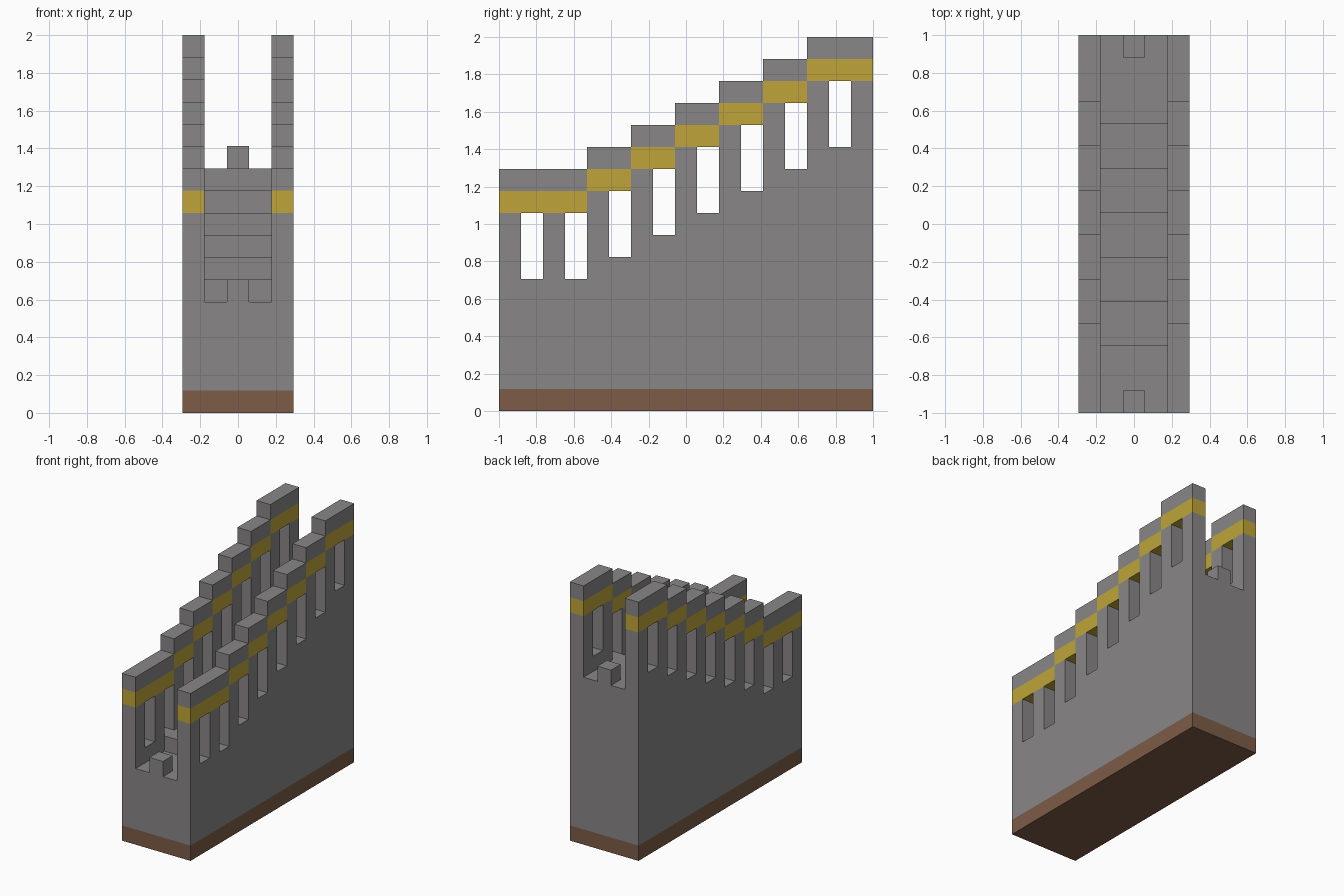
import bpy
import bmesh

U = 2 / 17          # one block
LENGTH = 17         # blocks from front to back
HALF = 2.5          # half the width in blocks

cube = bpy.data.objects.get("Cube")
if cube:
    bpy.data.objects.remove(cube, do_unlink=True)


def material(name, color):
    mat = bpy.data.materials.new(name)
    mat.use_nodes = True
    mat.diffuse_color = color
    mat.node_tree.nodes["Principled BSDF"].inputs["Base Color"].default_value = color
    return mat


stone = material("grey stone", (0.25, 0.24, 0.24, 1))
gold = material("yellow trim", (0.52, 0.376, 0.042, 1))
earth = material("brown earth", (0.205, 0.107, 0.063, 1))


def extrude_profiles(name, profiles, x0, x1, mat):
    """Extrude side outlines, given as (y, z) in blocks, from x0 to x1."""
    bm = bmesh.new()
    for outline in profiles:
        verts = [bm.verts.new((x0 * U, y * U - 1, z * U)) for y, z in outline]
        face = bm.faces.new(verts)
        grown = bmesh.ops.extrude_face_region(bm, geom=[face])["geom"]
        moved = [v for v in grown if isinstance(v, bmesh.types.BMVert)]
        bmesh.ops.translate(bm, verts=moved, vec=((x1 - x0) * U, 0, 0))
    bmesh.ops.recalc_face_normals(bm, faces=bm.faces)
    mesh = bpy.data.meshes.new(name)
    bm.to_mesh(mesh)
    bm.free()
    mesh.materials.append(mat)
    obj = bpy.data.objects.new(name, mesh)
    bpy.context.collection.objects.link(obj)
    return obj


def rect(y0, y1, z0, z1):
    return [(y0, z0), (y1, z0), (y1, z1), (y0, z1)]


def skyline(heights, bottom):
    """Outline of a row of one-block columns standing on a flat bottom."""
    outline = [(LENGTH, bottom), (0, bottom)]
    for y, z in enumerate(heights):
        if outline[-1][1] == z and y > 0:
            outline[-1] = (y + 1, z)
        else:
            outline += [(y, z), (y + 1, z)]
    return outline


def climb(y, first, last):
    """Number of two-block-long steps climbed at block y."""
    return min(max((y - first) // 2 + 1, 0), last)


# Ground slab and solid masonry
extrude_profiles("ground_slab", [rect(0, LENGTH, 0, 1)], -HALF, HALF, earth)
extrude_profiles("masonry_body", [rect(0, LENGTH, 1, 5)], -HALF, HALF, stone)

# Staircase between the walls
stairs = [5 + climb(y, 3, 6) for y in range(LENGTH)]
flight = [(LENGTH, 5), (3, 5)] + skyline(stairs, 5)[4:]
extrude_profiles("staircase", [flight], -1.5, 1.5, stone)

# Single blocks at the foot and head of the stairs
extrude_profiles("foot_block", [rect(0, 1, 5, 6)], -0.5, 0.5, stone)
extrude_profiles("head_block", [rect(16, 17, 11, 12)], -0.5, 0.5, stone)

# Stepped side walls: pillars with slots, a trim band and a coping
rise = [climb(y, 4, 6) for y in range(LENGTH)]
pillars = [9 + r - (3 if y % 2 else 0) for y, r in enumerate(rise)]
spans = [(rise.index(r), LENGTH - rise[::-1].index(r), r) for r in sorted(set(rise))]
band = [rect(a, b, 9 + r, 10 + r) for a, b, r in spans]
coping = [rect(a, b, 10 + r, 11 + r) for a, b, r in spans]

for side, x0 in (("left", 1.5), ("right", -HALF)):
    extrude_profiles(side + "_pillars", [skyline(pillars, 5)], x0, x0 + 1, stone)
    extrude_profiles(side + "_trim_band", band, x0, x0 + 1, gold)
    extrude_profiles(side + "_coping", coping, x0, x0 + 1, stone)
